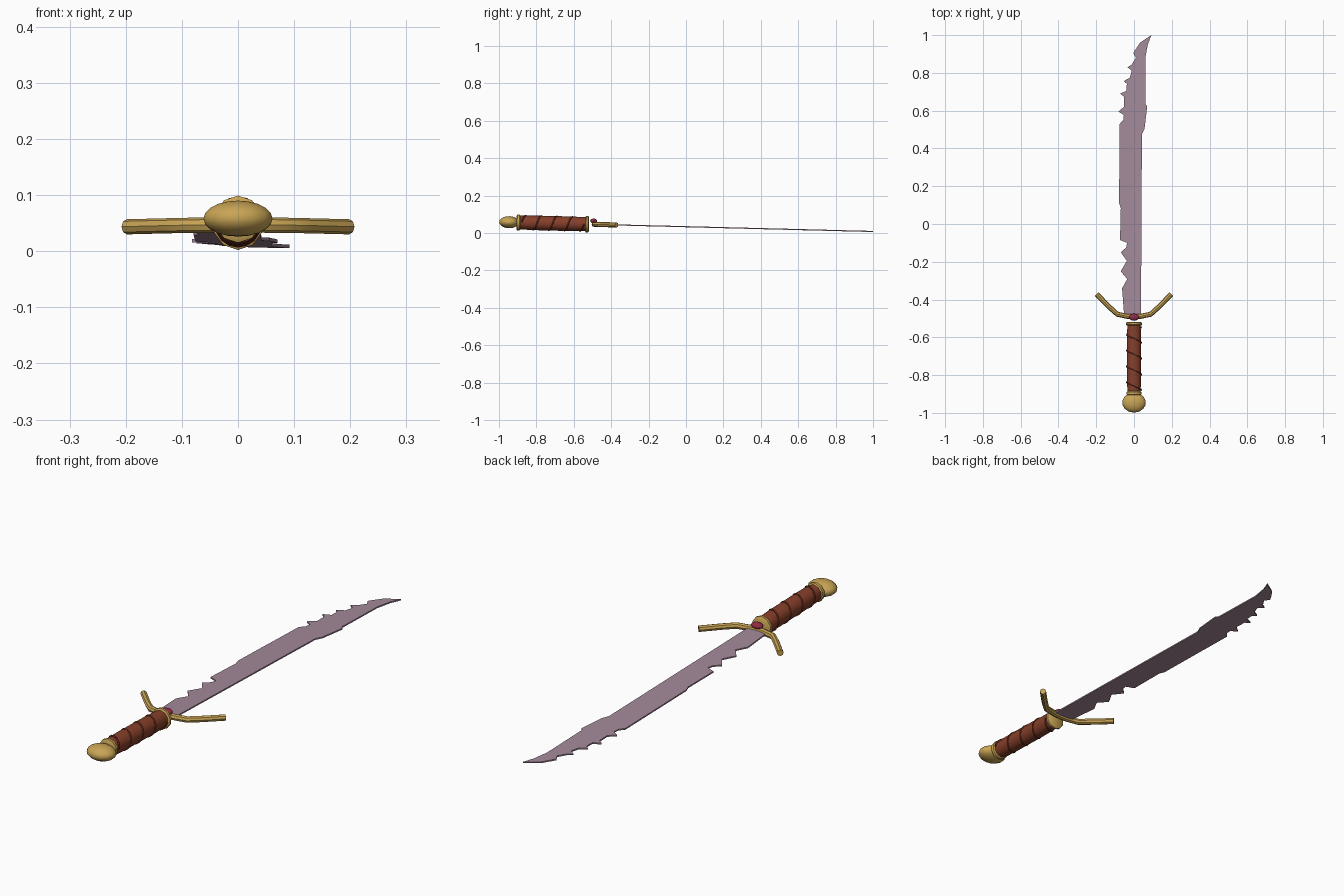
import bpy, bmesh, math
from mathutils import Matrix

if "Cube" in bpy.data.objects:
    bpy.data.objects.remove(bpy.data.objects["Cube"])


def material(name, rgb):
    m = bpy.data.materials.new(name)
    m.diffuse_color = (*rgb, 1)
    m.use_nodes = True
    m.node_tree.nodes["Principled BSDF"].inputs["Base Color"].default_value = m.diffuse_color
    return m


GOLD = material("gold", (0.58, 0.37, 0.09))
LEATHER = material("brown leather", (0.24, 0.05, 0.023))
CORD = material("dark brown cord", (0.17, 0.034, 0.017))
STEEL = material("mauve steel", (0.37, 0.25, 0.32))
GEM = material("red gem", (0.28, 0.025, 0.06))

# The whole sword lies along y and slopes down slightly towards the tip
TILT = Matrix.Translation((0, 0, 0.034)) @ Matrix.Rotation(-0.0255, 4, 'X')


def finish(ob, mat, smooth=True):
    ob.data.materials.clear()
    ob.data.materials.append(mat)
    ob.data.transform(TILT)
    if smooth:
        bpy.ops.object.select_all(action='DESELECT')
        ob.select_set(True)
        bpy.context.view_layer.objects.active = ob
        bpy.ops.object.shade_smooth_by_angle(angle=math.radians(40))
    return ob


def from_bmesh(name, bm, mat, smooth=True):
    bmesh.ops.recalc_face_normals(bm, faces=bm.faces[:])
    me = bpy.data.meshes.new(name)
    bm.to_mesh(me)
    bm.free()
    ob = bpy.data.objects.new(name, me)
    bpy.context.collection.objects.link(ob)
    return finish(ob, mat, smooth)


def lathe(name, profile, mat, sides=10):
    """Closed round part along y from (y, radius) pairs."""
    bm = bmesh.new()
    rings = [[bm.verts.new((r * math.sin(2 * math.pi * i / sides), y,
                            r * math.cos(2 * math.pi * i / sides)))
              for i in range(sides)] for y, r in profile]
    for a, b in zip(rings, rings[1:]):
        for i in range(sides):
            j = (i + 1) % sides
            bm.faces.new((a[i], a[j], b[j], b[i]))
    bm.faces.new(rings[0])
    bm.faces.new(rings[-1])
    return from_bmesh(name, bm, mat)


def ellipsoid(name, centre, radii, mat, u=14, v=10):
    bm = bmesh.new()
    bmesh.ops.create_uvsphere(bm, u_segments=u, v_segments=v, radius=1)
    bm.transform(Matrix.Translation(centre) @ Matrix.Diagonal((*radii, 1)))
    return from_bmesh(name, bm, mat)


def tube(name, points, radius, mat, res=2):
    cu = bpy.data.curves.new(name, 'CURVE')
    cu.dimensions = '3D'
    cu.bevel_depth = radius
    cu.bevel_resolution = res
    cu.use_fill_caps = True
    sp = cu.splines.new('POLY')
    sp.points.add(len(points) - 1)
    for p, co in zip(sp.points, points):
        p.co = (*co, 1)
    ob = bpy.data.objects.new(name, cu)
    bpy.context.collection.objects.link(ob)
    bpy.ops.object.select_all(action='DESELECT')
    ob.select_set(True)
    bpy.context.view_layer.objects.active = ob
    bpy.ops.object.convert(target='MESH')
    return finish(bpy.context.view_layer.objects.active, mat)


# Blade: jagged outline, tip first, down the notched left edge, up the right
outline = [(.092, 1), (.032, .96), (.012, .93), (-.004, .905), (.01, .88),
           (-.012, .845), (-.034, .83), (-.012, .812), (-.022, .775),
           (-.054, .757), (-.038, .743), (-.04, .705), (-.074, .69),
           (-.053, .675), (-.052, .622), (-.082, .595), (-.054, .577),
           (-.057, .55), (-.076, .53), (-.079, .11), (-.07, .085),
           (-.074, -.085), (-.036, -.10), (-.042, -.125), (-.07, -.15),
           (-.038, -.195), (-.07, -.25), (-.036, -.292), (-.063, -.34),
           (-.052, -.49), (.037, -.49), (.042, .475), (.056, .505),
           (.07, .625), (.06, .635), (.06, .88), (.073, .95)]
bm = bmesh.new()
face = bm.faces.new([bm.verts.new((x, y, -0.003)) for x, y in outline])
ext = bmesh.ops.extrude_face_region(bm, geom=[face])
for v in ext["geom"]:
    if isinstance(v, bmesh.types.BMVert):
        v.co.z = 0.003
bmesh.ops.triangulate(bm, faces=bm.faces[:])
from_bmesh("blade", bm, STEEL, smooth=False)

# Crossguard: swept-forward arms with a gem on top
arm = [(.035, -.489), (.088, -.478), (.125, -.445), (.158, -.412), (.198, -.371)]
path = [(-x, y, 0) for x, y in reversed(arm)] + [(0, -.491, 0)] + [(x, y, 0) for x, y in arm]
tube("crossguard", path, 0.0135, GOLD)
ellipsoid("gem", (0, -.494, 0.018), (.027, .019, .013), GEM, 12, 8)

# Grip with collars at both ends
lathe("grip", [(-.89, .037), (-.80, .039), (-.62, .039), (-.53, .037)], LEATHER)
lathe("front_collar", [(-.538, .039), (-.534, .045), (-.524, .045), (-.519, .038)], GOLD)
lathe("rear_collar", [(-.907, .034), (-.903, .042), (-.891, .042), (-.886, .037)], GOLD)

# Cord spiralling round the grip
turns, steps = 4, 64
helix = []
for i in range(steps + 1):
    a = 2 * math.pi * turns * i / steps
    helix.append((.038 * math.cos(a), -.88 + .335 * i / steps, .038 * math.sin(a)))
tube("grip_cord", helix, 0.004, CORD, 1)

# Flattened pommel
ellipsoid("pommel", (0, -.946, 0), (.063, .053, .032), GOLD)
